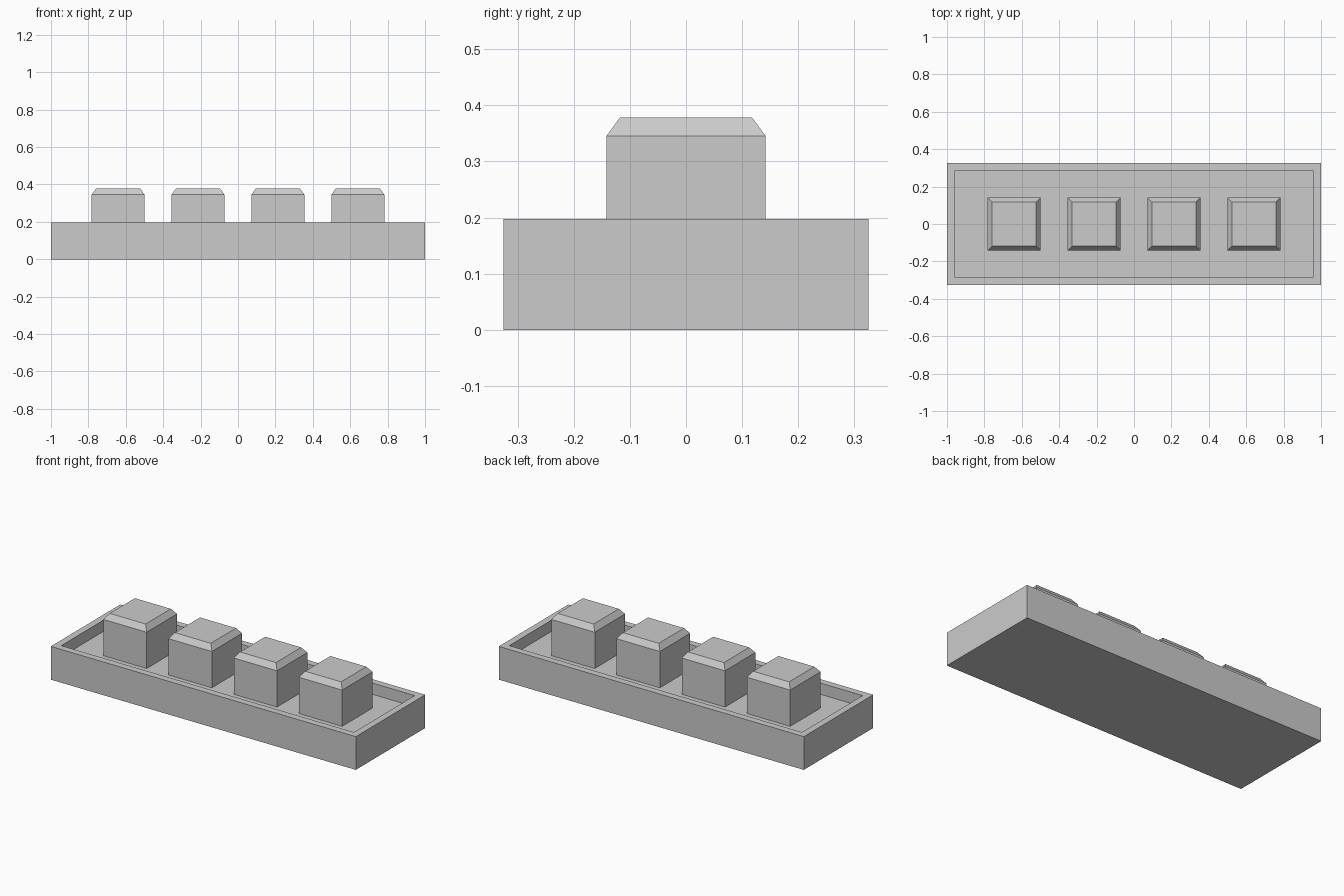
import bpy, bmesh
from mathutils import Matrix, Vector

if "Cube" in bpy.data.objects:
    bpy.data.objects.remove(bpy.data.objects["Cube"])


def new_box(x, y, z0, z1):
    """Bmesh box centred on x = y = 0, with its top face."""
    bm = bmesh.new()
    m = Matrix.Translation((0, 0, (z0 + z1) / 2)) @ Matrix.Diagonal((x, y, z1 - z0, 1))
    bmesh.ops.create_cube(bm, size=1, matrix=m)
    bm.normal_update()
    return bm, max(bm.faces, key=lambda f: f.normal.z)


def add_object(name, bm, location=(0, 0, 0)):
    mesh = bpy.data.meshes.new(name)
    bm.to_mesh(mesh)
    bm.free()
    obj = bpy.data.objects.new(name, mesh)
    obj.location = location
    bpy.context.collection.objects.link(obj)
    return obj


FLOOR = 0.13

# Tray: a box with an even rim and a recessed floor
bm, top = new_box(2.0, 0.65, 0, 0.197)
bmesh.ops.inset_region(bm, faces=[top], thickness=0.057)
walls = bmesh.ops.extrude_discrete_faces(bm, faces=[top])
for v in walls["faces"][0].verts:
    v.co.z = FLOOR
add_object("tray", bm)

# Keys: four blocks with chamfered tops, standing on the tray floor
for i in range(4):
    bm, top = new_box(0.284, 0.284, FLOOR, 0.378)
    bmesh.ops.inset_region(bm, faces=[top], thickness=0.034)
    for v in bm.verts:
        if max(abs(v.co.x), abs(v.co.y)) > 0.13 and v.co.z > 0.3:
            v.co.z = 0.345
    add_object(f"key_{i + 1}", bm, (-0.641 + i * 0.4273, 0, 0))
